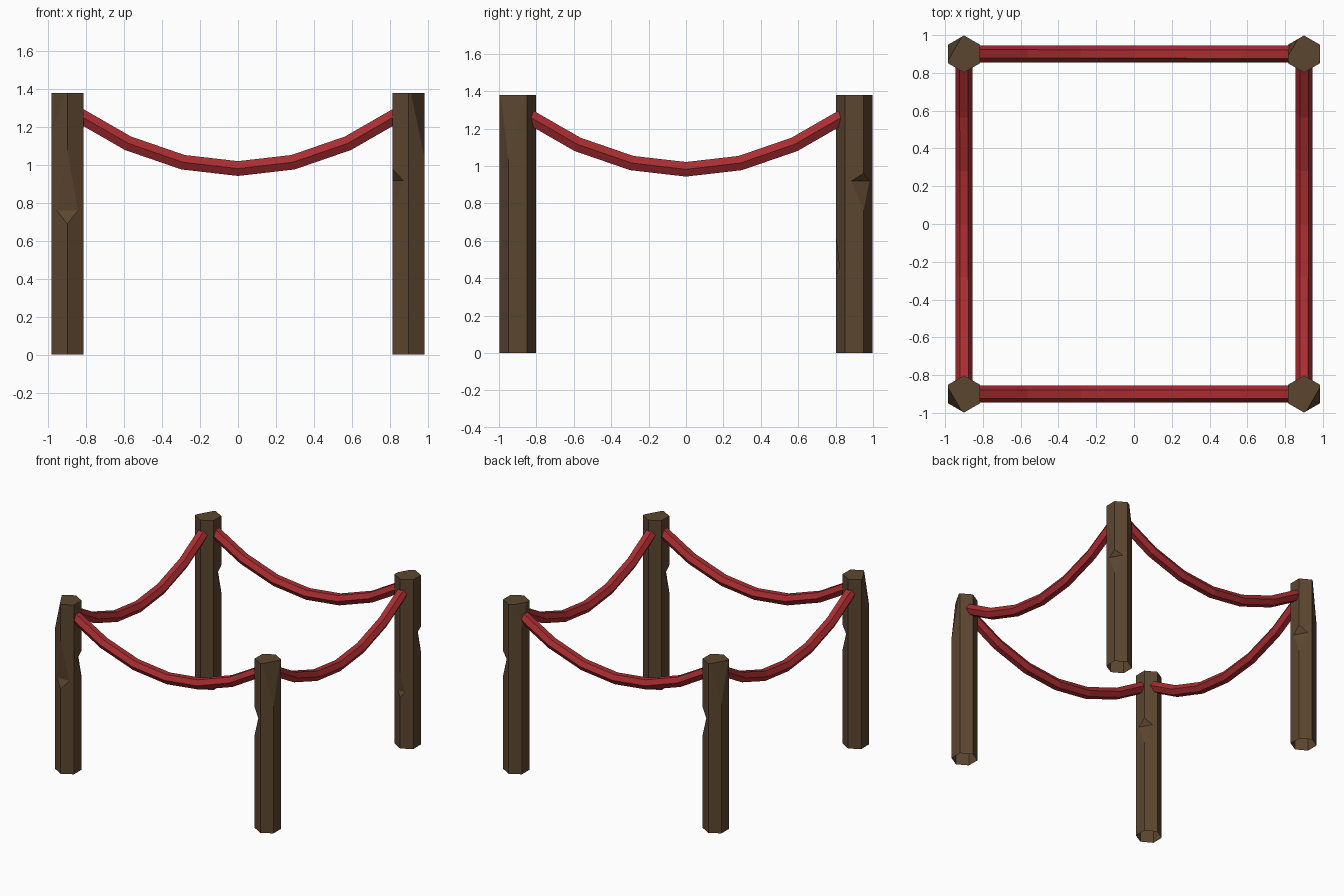
import bpy, bmesh, math
from mathutils import Vector, Matrix

if "Cube" in bpy.data.objects:
    bpy.data.objects.remove(bpy.data.objects["Cube"])

R, H = 0.098, 1.38          # post radius and height
C = 0.9                     # post centre offset


def material(name, col):
    m = bpy.data.materials.new(name)
    m.diffuse_color = (*col, 1)
    m.use_nodes = True
    m.node_tree.nodes["Principled BSDF"].inputs["Base Color"].default_value = m.diffuse_color
    return m


wood = material("dark_wood", (0.105, 0.061, 0.029))
red = material("red_rope", (0.40, 0.026, 0.030))


def make(name, bm, mat):
    bmesh.ops.recalc_face_normals(bm, faces=bm.faces)
    me = bpy.data.meshes.new(name)
    bm.to_mesh(me)
    bm.free()
    me.materials.append(mat)
    ob = bpy.data.objects.new(name, me)
    bpy.context.collection.objects.link(ob)
    return ob


# triangular prism cutter; profile points are (radius, z)
def wedge(profile, angle):
    bm = bmesh.new()
    a = [bm.verts.new((r, -0.15, z)) for r, z in profile]
    b = [bm.verts.new((r, 0.15, z)) for r, z in profile]
    bm.faces.new(a)
    bm.faces.new(b[::-1])
    for i in range(3):
        j = (i + 1) % 3
        bm.faces.new((a[i], a[j], b[j], b[i]))
    bm.transform(Matrix.Rotation(math.radians(angle), 4, 'Z'))
    ob = make("chip_cutter", bm, wood)
    ob.hide_render = True
    return ob


def notch(angle, low, deep, high, d=0.032):
    return wedge([(R - d, deep), (R + d, 2 * low - deep), (R + d, 2 * high - deep)], angle)


def top_chip(angle, low, d):
    return wedge([(R + d, 2 * low - H), (R - 2 * d, 2 * H - low), (R + d, 2 * H - low)], angle)


# hexagonal post with chips knocked out of its edges, open underneath
def post(name, x, y, cutters):
    bm = bmesh.new()
    bmesh.ops.create_cone(bm, segments=6, radius1=R, radius2=R, depth=H, cap_ends=True)
    v = max(bm.verts, key=lambda v: v.co.y).co
    turn = math.pi / 2 - math.atan2(v.y, v.x)
    bm.transform(Matrix.Translation((0, 0, H / 2)) @ Matrix.Rotation(turn, 4, 'Z'))
    ob = make(name, bm, wood)
    for c in cutters:
        m = ob.modifiers.new("chip", 'BOOLEAN')
        m.operation, m.solver, m.object = 'DIFFERENCE', 'EXACT', c
    bpy.context.view_layer.update()
    me = bpy.data.meshes.new_from_object(ob.evaluated_get(bpy.context.evaluated_depsgraph_get()))
    ob.modifiers.clear()
    bm = bmesh.new()
    bm.from_mesh(me)
    under = [f for f in bm.faces if all(v.co.z < 0.001 for v in f.verts)]
    bmesh.ops.delete(bm, geom=under, context='FACES_ONLY')
    bm.to_mesh(me)
    bm.free()
    ob.data = me
    ob.location = (x, y, 0)
    for c in cutters:
        bpy.data.objects.remove(c)


post("front_left_post", -C, -C, [notch(270, 0.69, 0.76, 1.08), notch(30, 0.76, 0.92, 0.97),
                                 top_chip(210, 1.15, 0.042)])
post("front_right_post", C, -C, [notch(210, 0.76, 0.92, 0.98), top_chip(-30, 1.03, 0.042)])
post("back_right_post", C, C, [notch(30, 0.76, 0.92, 0.96), notch(270, 0.42, 0.46, 0.62, 0.018),
                               top_chip(150, 1.2, 0.03)])
post("back_left_post", -C, C, [notch(30, 0.76, 0.92, 0.98), top_chip(150, 1.05, 0.042)])


# sagging hexagonal rope, swept along a parabola
def rope(name, turn):
    bm = bmesh.new()
    rings = []
    for i in range(-3, 4):
        x = i * 0.29
        tilt = math.atan(2 * 0.3 * x / 0.87 ** 2)
        up = Vector((-math.sin(tilt), 0, math.cos(tilt)))
        mid = Vector((x, -C, 0.982 + 0.3 * (x / 0.87) ** 2))
        rings.append([bm.verts.new(mid + 0.045 * (math.cos(a) * Vector((0, 1, 0)) + math.sin(a) * up))
                      for a in (k * math.pi / 3 for k in range(6))])
    for p, q in zip(rings, rings[1:]):
        for k in range(6):
            j = (k + 1) % 6
            bm.faces.new((p[k], p[j], q[j], q[k]))
    bm.faces.new(rings[0])
    bm.faces.new(rings[-1])
    bm.transform(Matrix.Rotation(turn, 4, 'Z'))
    make(name, bm, red)


for n, side in enumerate(("front", "right", "back", "left")):
    rope(side + "_rope", n * math.pi / 2)
